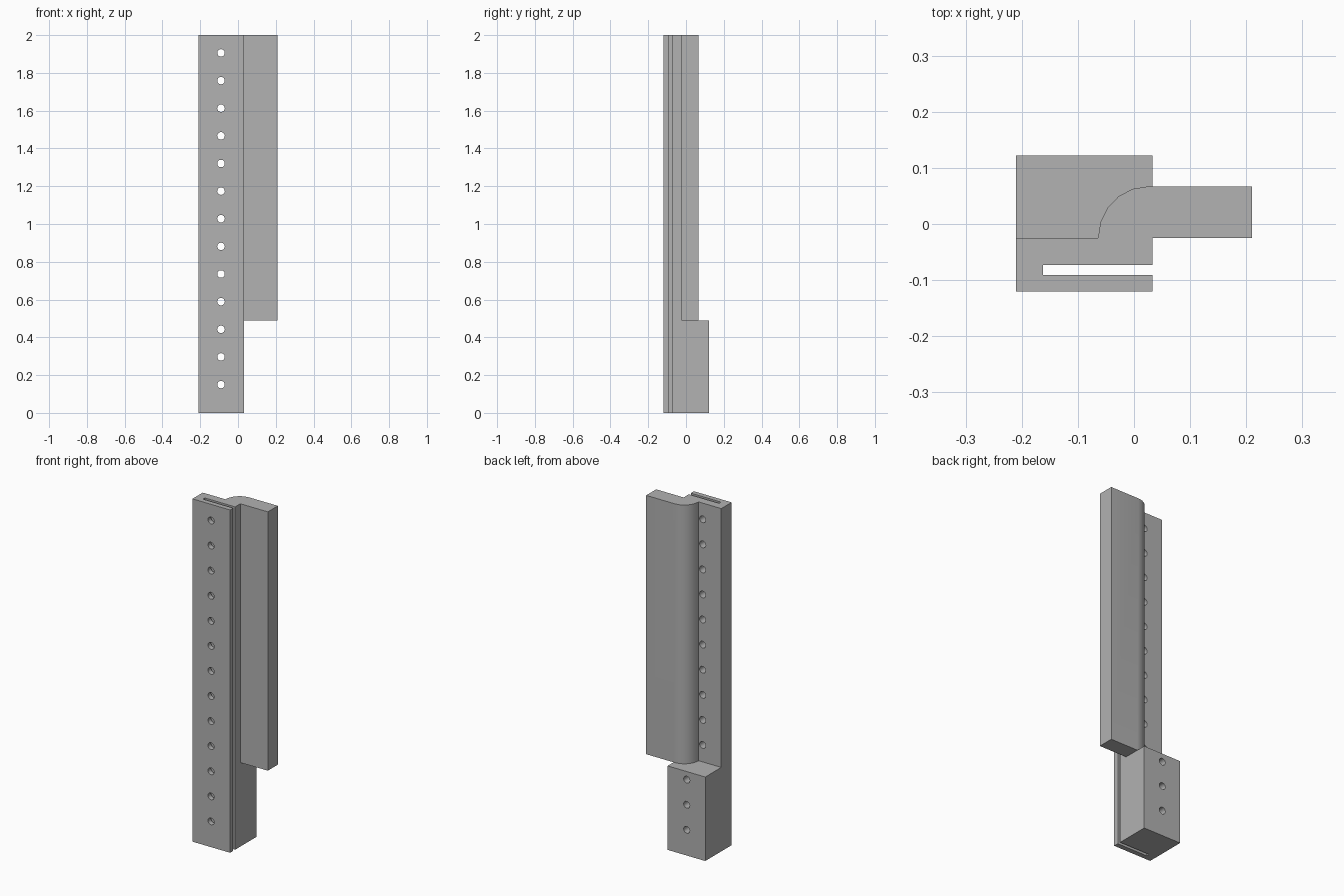
import bpy
import bmesh
import math
from mathutils import Matrix

if "Cube" in bpy.data.objects:
    bpy.data.objects.remove(bpy.data.objects["Cube"], do_unlink=True)

# One plain grey finish
grey = bpy.data.materials.new("plain grey")
grey.use_nodes = True
colour = (0.445, 0.445, 0.445, 1)
grey.diffuse_color = colour
grey.node_tree.nodes["Principled BSDF"].inputs["Base Color"].default_value = colour

LEFT, RIGHT = -0.21, 0.033      # sides of the channel
FRONT, PLATE_BACK = -0.12, -0.025
SHOULDER = 0.49                 # height where the thick foot ends
HOLE_X, HOLE_R, HOLES = -0.09, 0.02, 13


def add_mesh(name, bm):
    bmesh.ops.recalc_face_normals(bm, faces=bm.faces)
    mesh = bpy.data.meshes.new(name)
    bm.to_mesh(mesh)
    bm.free()
    mesh.materials.append(grey)
    obj = bpy.data.objects.new(name, mesh)
    bpy.context.collection.objects.link(obj)
    return obj


def extrude_profile(name, points, z0, z1):
    bm = bmesh.new()
    face = bm.faces.new([bm.verts.new((x, y, z0)) for x, y in points])
    new = bmesh.ops.extrude_face_region(bm, geom=[face])["geom"]
    verts = [g for g in new if isinstance(g, bmesh.types.BMVert)]
    bmesh.ops.translate(bm, verts=verts, vec=(0, 0, z1 - z0))
    return add_mesh(name, bm)


def boolean(obj, other, operation):
    mod = obj.modifiers.new(operation.title(), "BOOLEAN")
    mod.operation, mod.object, mod.solver = operation, other, "EXACT"
    bpy.context.view_layer.objects.active = obj
    bpy.ops.object.modifier_apply(modifier=mod.name)
    bpy.data.objects.remove(other, do_unlink=True)


# Slotted channel section shared by both lengths
channel = [(LEFT, FRONT), (RIGHT, FRONT), (RIGHT, -0.091), (-0.162, -0.091),
           (-0.162, -0.073), (RIGHT, -0.073)]

# Upper length: side flange with a rounded root
arc = [(0.025 + 0.089 * math.cos(a), PLATE_BACK + 0.092 * math.sin(a))
       for a in (math.radians(90 + 18 * i) for i in range(6))]
flange = [(RIGHT, PLATE_BACK), (0.21, PLATE_BACK), (0.21, 0.067)]
bracket = extrude_profile("slotted_bracket",
                          channel + flange + arc + [(LEFT, PLATE_BACK)], SHOULDER, 2)

# Lower length: solid square foot
foot = extrude_profile("foot", channel + [(RIGHT, 0.122), (LEFT, 0.122)], 0, SHOULDER)
boolean(bracket, foot, "UNION")

# Row of through holes
bm = bmesh.new()
for i in range(HOLES):
    place = Matrix.Translation((HOLE_X, 0, 0.15 + i * 0.1463))
    bmesh.ops.create_cone(bm, cap_ends=True, segments=16, radius1=HOLE_R, radius2=HOLE_R,
                          depth=0.5, matrix=place @ Matrix.Rotation(math.pi / 2, 4, "X"))
drill = add_mesh("hole_cutter", bm)
drill.hide_render = True
boolean(bracket, drill, "DIFFERENCE")

# Smooth the rounded root and hole walls, keep the corners sharp
bpy.ops.object.select_all(action="DESELECT")
bracket.select_set(True)
bpy.context.view_layer.objects.active = bracket
bpy.ops.object.shade_smooth_by_angle(angle=math.radians(30))
